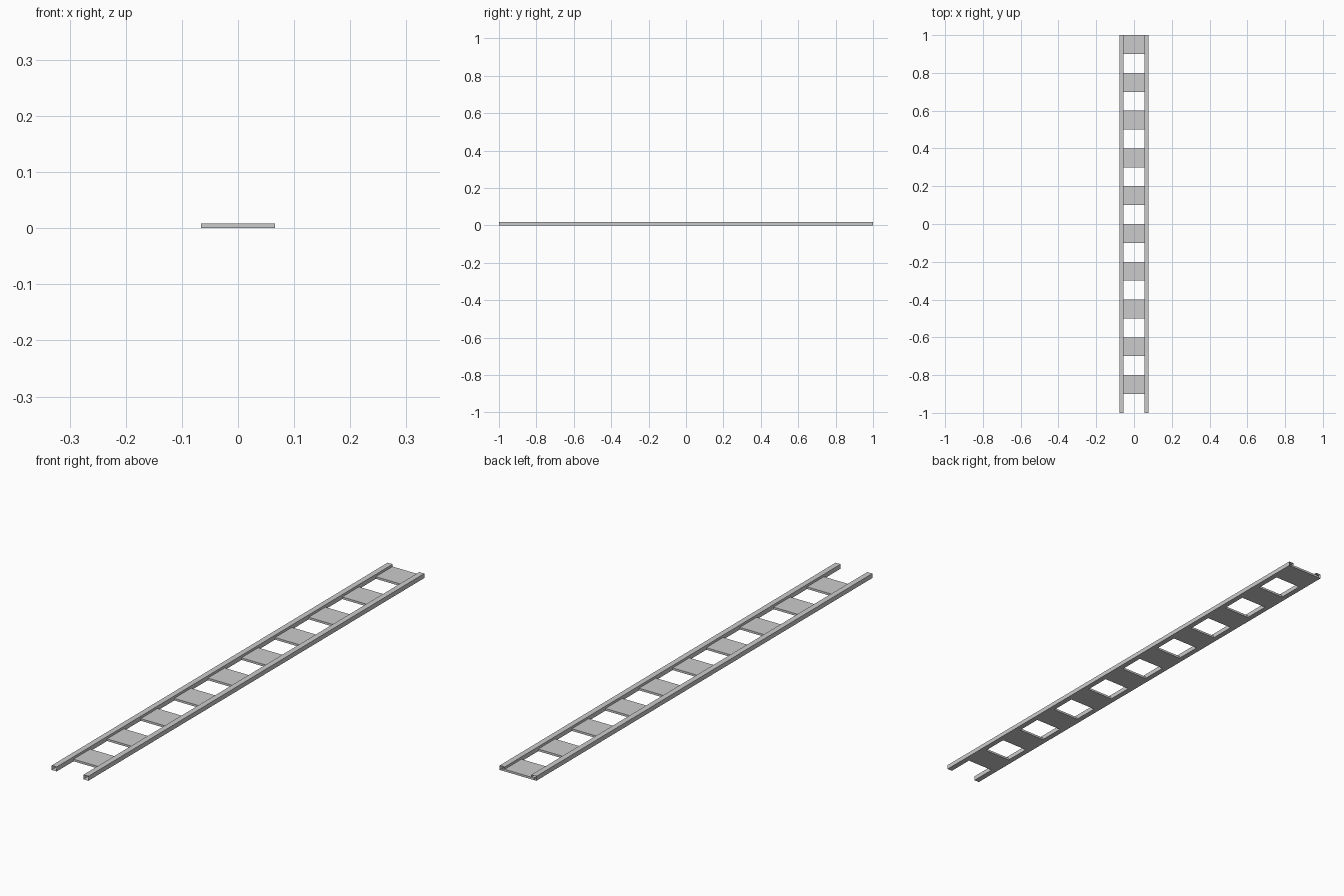
import bpy, bmesh

if "Cube" in bpy.data.objects:
    bpy.data.objects.remove(bpy.data.objects["Cube"])

RAIL_X, RAIL_W, RAIL_H, PLANK_H = 0.066, 0.021, 0.017, 0.008


def box(name, x0, x1, y0, y1, z0, z1, open_ends=False):
    bm = bmesh.new()
    bmesh.ops.create_cube(bm, size=1)
    for v in bm.verts:
        v.co.x = x1 if v.co.x > 0 else x0
        v.co.y = y1 if v.co.y > 0 else y0
        v.co.z = z1 if v.co.z > 0 else z0
    if open_ends:
        ends = [f for f in bm.faces if abs(f.normal.y) > 0.9]
        bmesh.ops.delete(bm, geom=ends, context="FACES_ONLY")
    me = bpy.data.meshes.new(name)
    bm.to_mesh(me)
    bm.free()
    ob = bpy.data.objects.new(name, me)
    bpy.context.collection.objects.link(ob)


# Two long hollow side rails, open at both ends
for side, x in (("left", -RAIL_X), ("right", RAIL_X)):
    box(f"{side}_rail", x - RAIL_W / 2, x + RAIL_W / 2, -1, 1, 0, RAIL_H, True)

# Ten flat cross planks, ending at the rail centres
for i in range(10):
    y1 = 1 - 0.2 * i
    box(f"cross_plank_{i + 1}", -RAIL_X, RAIL_X, y1 - 0.1, y1, 0, PLANK_H)
